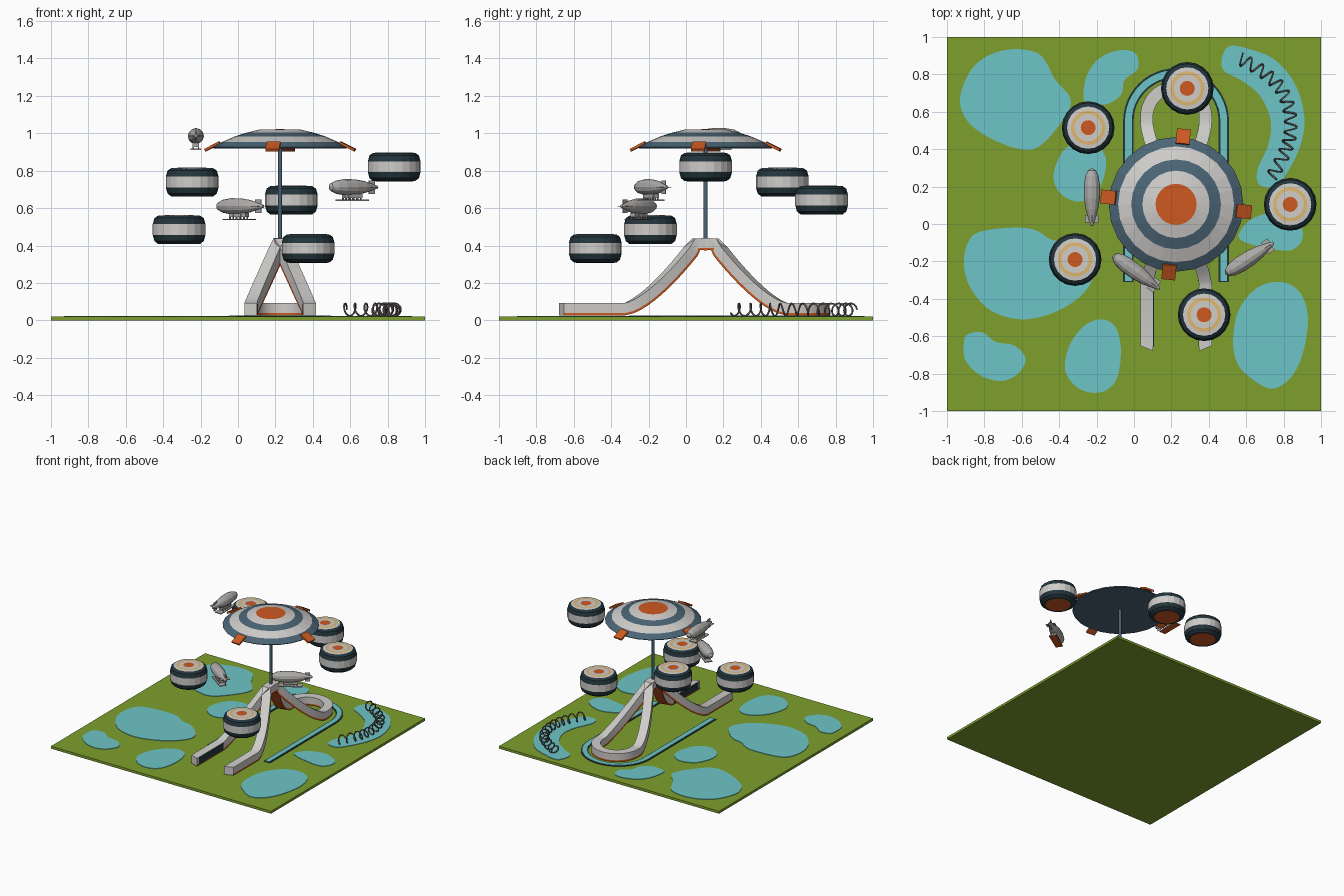
import bpy, bmesh, math
from mathutils import Vector, Matrix

if "Cube" in bpy.data.objects:
    bpy.data.objects.remove(bpy.data.objects["Cube"])

COLOURS = {
    "grass_green": (0.21, 0.35, 0.027), "water_cyan": (0.155, 0.56, 0.58),
    "orange": (0.62, 0.10, 0.015), "steel_blue": (0.07, 0.13, 0.18),
    "white": (0.62, 0.61, 0.59), "tan": (0.75, 0.48, 0.16),
    "dark_slate": (0.017, 0.036, 0.045), "airship_grey": (0.42, 0.41, 0.40),
    "spring_grey": (0.14, 0.12, 0.115),
}
NAMES = list(COLOURS)
MATS = []
for n, c in COLOURS.items():
    m = bpy.data.materials.new(n)
    m.diffuse_color = (*c, 1)
    m.use_nodes = True
    m.node_tree.nodes["Principled BSDF"].inputs["Base Color"].default_value = m.diffuse_color
    MATS.append(m)
GREEN, CYAN, ORANGE, STEEL, WHITE, TAN, SLATE, GREY, SPRING = range(9)


def finish(name, bm, matrix=Matrix(), smooth=None):
    bmesh.ops.recalc_face_normals(bm, faces=bm.faces)
    me = bpy.data.meshes.new(name)
    bm.to_mesh(me)
    bm.free()
    for m in MATS:
        me.materials.append(m)
    ob = bpy.data.objects.new(name, me)
    bpy.context.collection.objects.link(ob)
    ob.matrix_world = matrix
    if smooth:
        bpy.ops.object.select_all(action='DESELECT')
        ob.select_set(True)
        bpy.context.view_layer.objects.active = ob
        bpy.ops.object.shade_smooth_by_angle(angle=math.radians(smooth))
    return ob


def box(name, lo, hi, mat, matrix=Matrix(), bottom=None):
    bm = bmesh.new()
    lo, hi = Vector(lo), Vector(hi)
    bmesh.ops.create_cube(bm, size=1, matrix=Matrix.Translation((lo + hi) / 2) @ Matrix.Diagonal((*(hi - lo), 1)))
    for f in bm.faces:
        f.material_index = bottom if bottom is not None and f.normal.z < -0.5 else mat
    return finish(name, bm, matrix)


def lathe(name, profile, sides, matrix, smooth=None):
    """profile: (radius, height, colour of the band leading to the next point)"""
    bm = bmesh.new()
    rings = []
    for r, z, _ in profile:
        if r == 0:
            rings.append([bm.verts.new((0, 0, z))] * sides)
        else:
            rings.append([bm.verts.new((r * math.cos(a), r * math.sin(a), z))
                          for a in (math.tau * i / sides for i in range(sides))])
    for k in range(len(rings) - 1):
        for i in range(sides):
            j = (i + 1) % sides
            vs = list(dict.fromkeys([rings[k][i], rings[k][j], rings[k + 1][j], rings[k + 1][i]]))
            bm.faces.new(vs).material_index = profile[k][2]
    return finish(name, bm, matrix, smooth)


def sweep(name, path, section, mats, smooth=None, slant=0):
    """Carry a closed section (side, up) along an open path, kept upright."""
    bm = bmesh.new()
    path = [Vector(p) for p in path]
    rings = []
    for i, p in enumerate(path):
        t = (path[min(i + 1, len(path) - 1)] - path[max(i - 1, 0)]).normalized()
        s = t.cross(Vector((0, 0, 1))).normalized()
        u = s.cross(t)
        rings.append([bm.verts.new(p + s * a + u * b - (t * a * slant if i == 0 else t * 0)) for a, b in section])
    k = len(section)
    for r0, r1 in zip(rings, rings[1:]):
        for i in range(k):
            j = (i + 1) % k
            bm.faces.new([r0[i], r0[j], r1[j], r1[i]]).material_index = mats[i]
    for r in (rings[0], rings[-1]):
        bm.faces.new(r).material_index = mats[0]
    return finish(name, bm, Matrix(), smooth)


def spline(pts, closed, steps=6):
    n, out = len(pts), []
    P = [Vector(p) for p in pts]
    get = (lambda i: P[i % n]) if closed else (lambda i: P[max(0, min(n - 1, i))])
    for i in range(n if closed else n - 1):
        a, b, c, d = get(i - 1), get(i), get(i + 1), get(i + 2)
        for q in range(steps):
            t = q / steps
            out.append(0.5 * (2 * b + (c - a) * t + (2 * a - 5 * b + 4 * c - d) * t ** 2 + (3 * b - a - 3 * c + d) * t ** 3))
    return out


def lake(name, pts):
    bm = bmesh.new()
    f = bm.faces.new([bm.verts.new((p.x, p.y, 0.018)) for p in spline(pts, True)])
    top = bmesh.ops.extrude_face_region(bm, geom=[f])["geom"]
    bmesh.ops.translate(bm, verts=[v for v in top if isinstance(v, bmesh.types.BMVert)], vec=(0, 0, 0.006))
    for f in bm.faces:
        f.material_index = CYAN
    finish(name, bm)


# Ground and lakes
box("ground", (-1, -1, 0), (1, 1, 0.02), GREEN)
lake("lake_back_left", [(-.93, .68), (-.85, .85), (-.69, .93), (-.51, .91), (-.42, .77), (-.34, .67), (-.37, .57), (-.5, .42), (-.61, .40), (-.77, .46), (-.89, .55)])
lake("lake_back", [(-.27, .69), (-.25, .80), (-.18, .89), (-.07, .93), (.01, .91), (.02, .83), (-.05, .77), (-.07, .69), (-.15, .64), (-.25, .65)])
lake("lake_middle", [(-.43, .26), (-.37, .40), (-.24, .44), (-.15, .35), (-.19, .18), (-.29, .12), (-.39, .16)])
lake("lake_left", [(-.91, -.19), (-.87, -.07), (-.77, -.03), (-.6, -.02), (-.51, -.04), (-.45, -.08), (-.33, -.12), (-.22, -.25), (-.27, -.37), (-.42, -.47), (-.6, -.51), (-.77, -.46), (-.88, -.33)])
lake("lake_front_left", [(-.91, -.64), (-.89, -.59), (-.81, -.58), (-.74, -.63), (-.64, -.65), (-.58, -.72), (-.62, -.8), (-.71, -.84), (-.82, -.81), (-.9, -.73)])
lake("lake_front", [(-.37, -.77), (-.34, -.64), (-.26, -.54), (-.17, -.51), (-.1, -.55), (-.07, -.67), (-.09, -.82), (-.15, -.89), (-.24, -.9), (-.32, -.86)])
lake("lake_front_right", [(.53, -.62), (.56, -.46), (.66, -.34), (.79, -.31), (.89, -.37), (.93, -.51), (.9, -.7), (.83, -.83), (.73, -.88), (.62, -.82), (.55, -.74)])
lake("lake_right", [(.56, -.06), (.62, .02), (.75, .06), (.88, 0), (.9, -.08), (.84, -.14), (.72, -.13), (.6, -.1)])
lake("lake_curved", [(.47, .89), (.51, .95), (.6, .94), (.75, .88), (.86, .75), (.91, .58), (.89, .42), (.81, .26), (.75, .2), (.67, .21), (.66, .29), (.72, .43), (.73, .56), (.67, .69), (.57, .77), (.48, .82)])

CX, CY = 0.225, 0.105


def rect(w, lo, hi):
    return [(-w, lo), (-w, hi), (w, hi), (w, lo)]


# U-shaped canal with a dark rim
def u_path(r, y0, yc, z):
    arc = [(CX - r * math.cos(a), yc + r * math.sin(a), z) for a in (math.pi * i / 24 for i in range(25))]
    return [(CX - r, y0, z)] + arc + [(CX + r, y0, z)]


sweep("canal_rim", u_path(.255, -.31, .55, .02), rect(.028, -.002, .004), [SLATE] * 4)
sweep("canal_water", u_path(.255, -.305, .55, .02), rect(.018, -.002, .007), [CYAN] * 4)

# Raised walkway: two front legs, a rear pair joined by a loop
W, SEC = 0.034, [(-.034, -.022), (-.034, .032), (.034, .032), (.034, -.022), (.034, -.034), (-.034, -.034)]
SECMATS = [WHITE, WHITE, WHITE, ORANGE, ORANGE, ORANGE]


def slope(side, back):
    pts = []
    for i in range(13):
        t = i / 12
        k = t ** 1.45
        y = -.33 + .385 * t
        pts.append((CX + side * .157 * (1 - k), 2 * CY - y if back else y, .06 + .348 * k))
    return pts + [(CX, CY, .408)]


for side, label in ((-1, "left"), (1, "right")):
    x = CX + side * .157
    sweep("front_leg_" + label, [(x, -.665, .06)] + slope(side, False), SEC, SECMATS, 30, -side * .4)
    xi = x - side * .035
    box("leg_panel_" + label, (xi - .003, -.655, .036), (xi + .003, -.34, .088), SLATE)
loop = u_path(.157, .54, .575, .06)[1:-1]
sweep("rear_loop", slope(-1, True)[::-1] + loop + slope(1, True), SEC, SECMATS, 30)

# Mast and saucer
lathe("mast", [(0, .40, STEEL), (.011, .40, STEEL), (.011, .96, STEEL), (0, .96, STEEL)], 12, Matrix.Translation((CX, CY, 0)), 40)
lathe("saucer", [(0, 1.022, ORANGE), (.11, 1.02, WHITE), (.18, 1.003, STEEL), (.24, .984, WHITE), (.31, .954, STEEL),
                 (.36, .926, STEEL), (.355, .92, STEEL), (0, .925, STEEL)], 24, Matrix.Translation((CX, CY, 0)))
for i in range(4):
    m = (Matrix.Translation((CX, CY, 0)) @ Matrix.Rotation(math.radians(-6 + 90 * i), 4, 'Z')
         @ Matrix.Translation((.365, 0, .93)) @ Matrix.Rotation(math.radians(27), 4, 'Y'))
    box("saucer_fin", (-.045, -.037, -.008), (.042, .037, .006), ORANGE, m)

# Floating striped pods
POD = [(0, .078, ORANGE), (.04, .078, WHITE), (.073, .078, TAN), (.092, .077, WHITE), (.113, .075, SLATE),
       (.132, .062, SLATE), (.141, .03, WHITE), (.141, -.027, SLATE), (.132, -.06, SLATE),
       (.113, -.075, SLATE), (.095, -.077, ORANGE), (0, -.077, ORANGE)]
for p in ((-.245, .515, .738), (.285, .725, .642), (.835, .105, .82), (-.315, -.19, .484), (.375, -.485, .384)):
    lathe("pod", POD, 20, Matrix.Translation(p))

# Airships: envelope, tail fins, cabin, struts and deck (nose along local +x)
HULL = [(-.158, 0), (-.155, .008), (-.12, .018), (-.07, .033), (-.01, .042), (.06, .043), (.11, .035), (.14, .021), (.152, 0)]
for x, y, z, deg in ((-.225, .147, .985, 90), (.01, -.255, .61, 144), (.615, -.185, .712, 213)):
    M = Matrix.Translation((x, y, z)) @ Matrix.Rotation(math.radians(deg), 4, 'Z')
    lathe("airship_hull", [(r, h, GREY) for h, r in HULL], 12, M @ Matrix.Rotation(math.pi / 2, 4, 'Y'))
    for i in range(4):
        R = Matrix.Rotation(math.pi / 2 * i, 4, 'X')
        box("airship_tail_fin", (-.14, -.002, .01), (-.10, .002, .036), GREY, M @ R)
    box("airship_cabin", (-.05, -.016, -.058), (.06, .016, -.036), GREY, M)
    for sx in (-.04, -.015, .01, .035, .055):
        for sy in (-.014, .014):
            box("airship_strut", (sx - .003, sy - .003, -.068), (sx + .003, sy + .003, -.03), GREY, M)
    box("airship_deck", (-.085, -.028, -.074), (.095, .028, -.067), GREY, M, ORANGE)

# Coiled spring following the curved lake
axis = spline([(.565, .885), (.68, .82), (.78, .73), (.83, .61), (.835, .48), (.80, .37), (.735, .25)], False, 50)
pts, turns = [], 13
for i in range(len(axis) - 1):
    d = (axis[i + 1] - axis[i]).normalized()
    a = math.tau * turns * i / len(axis)
    pts.append((axis[i].x - d.y * .033 * math.cos(a), axis[i].y + d.x * .033 * math.cos(a), .057 + .033 * math.sin(a)))
cu = bpy.data.curves.new("spring_path", 'CURVE')
cu.dimensions = '3D'
cu.bevel_depth, cu.bevel_resolution, cu.use_fill_caps = .005, 1, True
sp = cu.splines.new('POLY')
sp.points.add(len(pts) - 1)
for q, p in zip(sp.points, pts):
    q.co = (*p, 1)
cu.materials.append(MATS[SPRING])
ob = bpy.data.objects.new("coiled_spring", cu)
bpy.context.collection.objects.link(ob)
